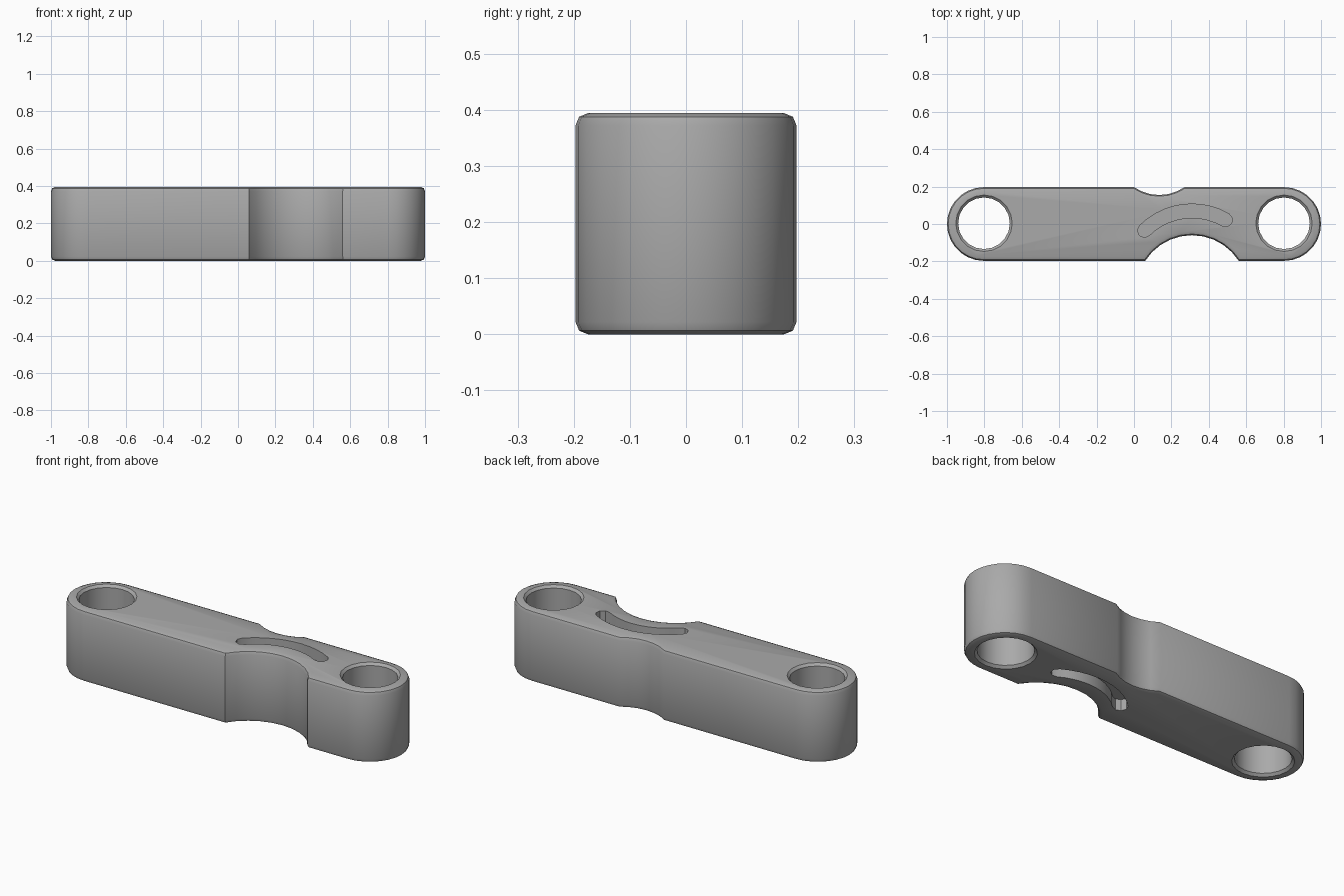
import bpy, bmesh
from math import sin, cos, pi, radians, asin, sqrt

if "Cube" in bpy.data.objects:
    bpy.data.objects.remove(bpy.data.objects["Cube"])

HEIGHT, HALF, END_X = 0.394, 0.197, 0.803
HOLE_R, CHAMFER, SLOT_DEPTH = 0.138, 0.013, 0.06

grey = bpy.data.materials.new("matte grey")
grey.use_nodes = True
grey.diffuse_color = (0.4, 0.4, 0.4, 1)
grey.node_tree.nodes["Principled BSDF"].inputs["Base Color"].default_value = (0.4, 0.4, 0.4, 1)


def arc(cx, cy, r, a0, a1, n):
    """Points along an arc, angles in degrees."""
    angles = [radians(a0 + (a1 - a0) * i / n) for i in range(n + 1)]
    return [(cx + r * cos(a), cy + r * sin(a)) for a in angles]


def notch(cx, half_width, depth, side, n):
    """Shallow circular bite out of the front (-1) or back (+1) edge."""
    r = (half_width ** 2 + depth ** 2) / (2 * depth)
    cy = side * (HALF - depth + r)
    spread = math_deg(asin(half_width / r))
    mid = -90 * side
    return arc(cx, cy, r, mid - spread, mid + spread, n)[::-1]


def math_deg(a):
    return a * 180 / pi


def loft(name, rings):
    """Closed solid through (outline, z) rings of equal length, bottom to top."""
    bm = bmesh.new()
    loops = [[bm.verts.new((x, y, z)) for x, y in pts] for pts, z in rings]
    bm.faces.new(loops[0][::-1])
    bm.faces.new(loops[-1])
    n = len(loops[0])
    for low, high in zip(loops, loops[1:]):
        for i in range(n):
            j = (i + 1) % n
            bm.faces.new((low[i], low[j], high[j], high[i]))
    bmesh.ops.recalc_face_normals(bm, faces=bm.faces[:])
    return finish(name, bm)


def finish(name, bm):
    mesh = bpy.data.meshes.new(name)
    bm.to_mesh(mesh)
    bm.free()
    mesh.materials.append(grey)
    obj = bpy.data.objects.new(name, mesh)
    bpy.context.collection.objects.link(obj)
    return obj


# Link body: rounded ends, a large front notch and a small back notch
outline = (notch(0.31, 0.25, 0.137, -1, 10)
           + arc(END_X, 0, HALF, -90, 90, 14)
           + notch(0.135, 0.135, 0.042, 1, 6)
           + arc(-END_X, 0, HALF, 90, 270, 14))
body = loft("link_body", [(outline, 0), (outline, HEIGHT)])

# Rounded rims on the top and bottom
bm = bmesh.new()
bm.from_mesh(body.data)
rims = [e for e in bm.edges if abs(e.verts[0].co.z - e.verts[1].co.z) < 0.001]
bmesh.ops.bevel(bm, geom=rims, offset=0.022, segments=2, profile=0.5, affect='EDGES')
bm.to_mesh(body.data)
bm.free()

# Pin holes with chamfered mouths
cutters = []
for label, side in (("left", 1), ("right", -1)):
    def circle(r):
        return arc(side * 0.802, 0.004, r, 0, 360, 20)[:-1]
    wide, narrow = circle(HOLE_R + 2 * CHAMFER), circle(HOLE_R)
    cutters.append(loft(label + "_pin_hole_cutter", [
        (wide, -CHAMFER), (narrow, CHAMFER),
        (narrow, HEIGHT - CHAMFER), (wide, HEIGHT + CHAMFER)]))

# Curved blind slots on the top and bottom
SX, SY, SR, SW, A0, A1 = 0.31, -0.29, 0.36, 0.037, 60, 135
end_caps = [arc(SX + SR * cos(radians(a)), SY + SR * sin(radians(a)), SW, a + s, a + s + 180, 4)
            for a, s in ((A1, 0), (A0, -180))]
slot = (arc(SX, SY, SR + SW, A0, A1, 10)[1:-1] + end_caps[0]
        + arc(SX, SY, SR - SW, A1, A0, 10)[1:-1] + end_caps[1])
for label, low, high in (("top", HEIGHT - SLOT_DEPTH, HEIGHT + 0.05),
                         ("bottom", -0.05, SLOT_DEPTH)):
    cutters.append(loft(label + "_slot_cutter", [(slot, low), (slot, high)]))

for cutter in cutters:
    cutter.hide_render = True
    cutter.hide_set(True)
    cutter.display_type = 'WIRE'
    mod = body.modifiers.new(cutter.name, 'BOOLEAN')
    mod.operation = 'DIFFERENCE'
    mod.solver = 'EXACT'
    mod.object = cutter

# Bake the cuts, then smooth only the gentle curves
bpy.context.view_layer.update()
evaluated = body.evaluated_get(bpy.context.evaluated_depsgraph_get())
cut_mesh = bpy.data.meshes.new_from_object(evaluated)
body.modifiers.clear()
body.data = cut_mesh
for cutter in cutters:
    bpy.data.objects.remove(cutter)
bpy.ops.object.select_all(action='DESELECT')
body.select_set(True)
bpy.context.view_layer.objects.active = body
bpy.ops.object.shade_smooth_by_angle(angle=radians(30))
